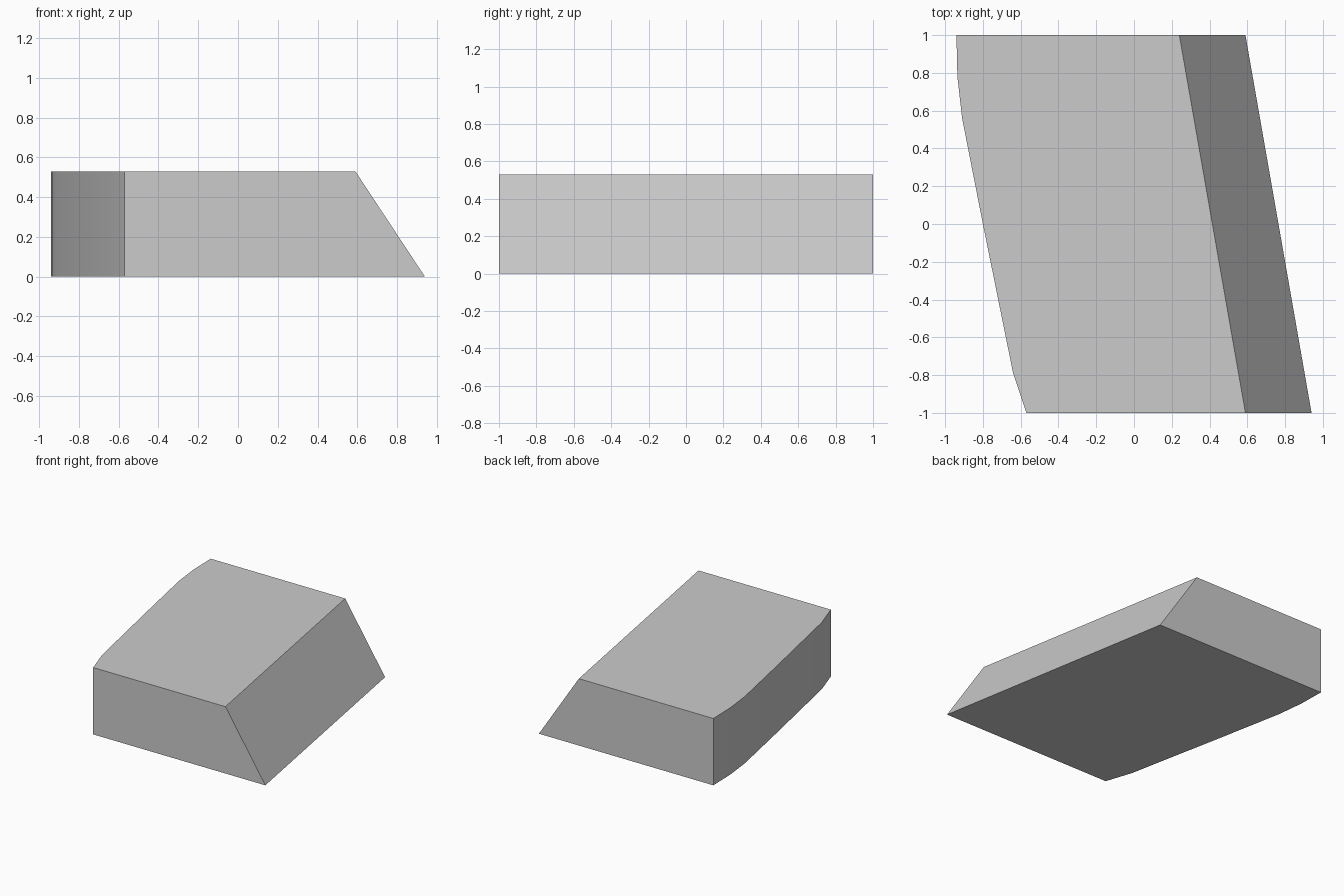
import bpy
import bmesh
import math

cube = bpy.data.objects.get("Cube")
if cube:
    bpy.data.objects.remove(cube, do_unlink=True)

HEIGHT = 0.53
SLOPE_INSET = 0.35

# Plan outline: bowed left wall from back to front, then the straight right wall
bowed_wall = [(-0.94, 1), (-0.935, 0.78), (-0.91, 0.56), (-0.8, 0),
              (-0.64, -0.79), (-0.57, -1)]
straight_wall = [(0.94, -1), (0.59, 1)]

grey = bpy.data.materials.new("plain grey")
grey.use_nodes = True
colour = (0.6, 0.6, 0.6, 1)
grey.diffuse_color = colour
grey.node_tree.nodes["Principled BSDF"].inputs["Base Color"].default_value = colour

# Block: the right wall leans inward towards the top
bm = bmesh.new()
outline = bowed_wall + straight_wall
bottom = [bm.verts.new((x, y, 0)) for x, y in outline]
top = [bm.verts.new((x - (SLOPE_INSET if x > 0 else 0), y, HEIGHT)) for x, y in outline]
bm.faces.new(list(reversed(bottom)))
bm.faces.new(top)
for i in range(len(outline)):
    j = (i + 1) % len(outline)
    bm.faces.new((bottom[i], bottom[j], top[j], top[i]))
bmesh.ops.recalc_face_normals(bm, faces=bm.faces)

mesh = bpy.data.meshes.new("sloped_block")
bm.to_mesh(mesh)
bm.free()
mesh.materials.append(grey)
block = bpy.data.objects.new("sloped_block", mesh)
bpy.context.collection.objects.link(block)

# Smooth the bowed wall and keep the block edges sharp
bpy.ops.object.select_all(action="DESELECT")
block.select_set(True)
bpy.context.view_layer.objects.active = block
bpy.ops.object.shade_smooth_by_angle(angle=math.radians(30))
